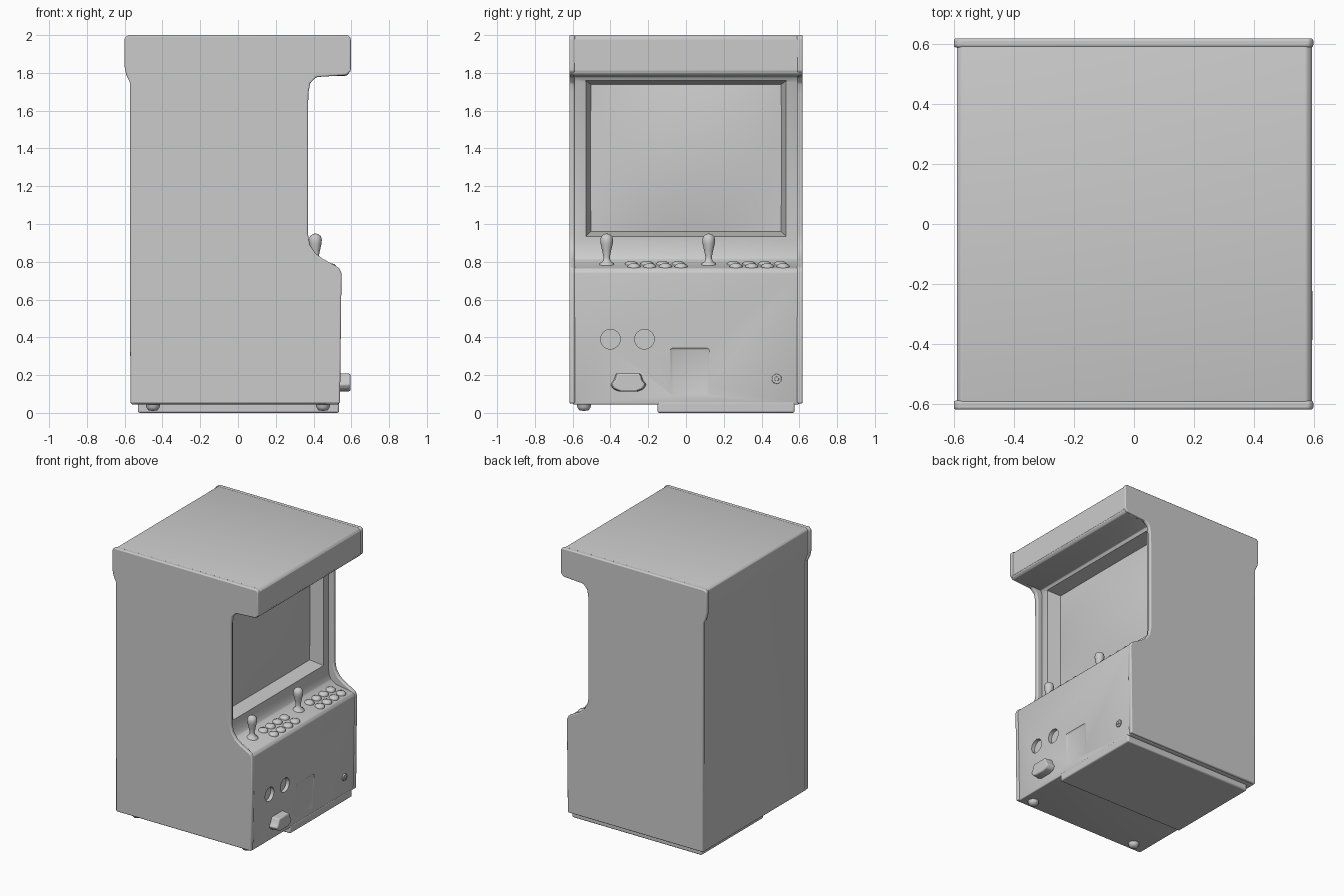
import bpy, bmesh, math
from mathutils import Matrix, Vector

if "Cube" in bpy.data.objects:
    bpy.data.objects.remove(bpy.data.objects["Cube"])


def finish(name, bm, bevel=0.0, segments=3):
    bmesh.ops.recalc_face_normals(bm, faces=bm.faces)
    me = bpy.data.meshes.new(name)
    bm.to_mesh(me)
    bm.free()
    ob = bpy.data.objects.new(name, me)
    bpy.context.collection.objects.link(ob)
    if bevel:
        m = ob.modifiers.new("Bevel", 'BEVEL')
        m.width, m.segments = bevel, segments
        m.limit_method, m.angle_limit = 'ANGLE', math.radians(30)
    return ob


def smooth(ob, angle=35):
    bpy.ops.object.select_all(action='DESELECT')
    ob.select_set(True)
    bpy.context.view_layer.objects.active = ob
    bpy.ops.object.shade_smooth_by_angle(angle=math.radians(angle))
    return ob


def loft(name, ring_a, ring_b, bevel=0.0):
    """Solid between two matching outlines."""
    bm = bmesh.new()
    a = [bm.verts.new(p) for p in ring_a]
    b = [bm.verts.new(p) for p in ring_b]
    bm.faces.new(a)
    bm.faces.new(b[::-1])
    for i in range(len(a)):
        j = (i + 1) % len(a)
        bm.faces.new((a[i], b[i], b[j], a[j]))
    return finish(name, bm, bevel)


def side_prism(name, pts, y0, y1, bevel=0.0):
    return loft(name, [(x, y0, z) for x, z in pts], [(x, y1, z) for x, z in pts], bevel)


def front_prism(name, pts, x0, x1, bevel=0.0):
    return loft(name, [(x0, y, z) for y, z in pts], [(x1, y, z) for y, z in pts], bevel)


def rect(y0, y1, z0, z1):
    return [(y0, z0), (y1, z0), (y1, z1), (y0, z1)]


def circle(y, z, r, n=32):
    return [(y + r * math.cos(2 * math.pi * i / n), z + r * math.sin(2 * math.pi * i / n)) for i in range(n)]


def lathe(name, profile, loc, steps=24):
    bm = bmesh.new()
    vs = [bm.verts.new((r, 0, z)) for r, z in profile]
    es = [bm.edges.new(p) for p in zip(vs, vs[1:])]
    bmesh.ops.spin(bm, geom=vs + es, axis=(0, 0, 1), cent=(0, 0, 0), angle=2 * math.pi, steps=steps)
    bmesh.ops.remove_doubles(bm, verts=bm.verts, dist=1e-5)
    bmesh.ops.translate(bm, vec=Vector(loc), verts=bm.verts)
    return smooth(finish(name, bm), 60)


# Cabinet core: base, control shelf, screen front, overhanging header
core_profile = [(-.565, .045), (.533, .045), (.545, .745), (.53, .766), (.39, .79), (.35, .815),
                (.335, .85), (.33, .91), (.33, 1.75), (.345, 1.78), (.575, 1.785), (.59, 1.8),
                (.59, 1.985), (.575, 1.998), (-.575, 1.998), (-.59, 1.985), (-.59, 1.82), (-.565, 1.75)]
core = side_prism("cabinet_core", core_profile, -.6, .6, .006)

# Cutters: screen opening, coin return holes, shallow coin door
cutters = [loft("screen_opening_cutter",
                [(.36, y, z) for y, z in rect(-.538, .538, .925, 1.765)],
                [(.22, y, z) for y, z in rect(-.5, .5, .965, 1.735)])]
cutters += [front_prism("coin_hole_cutter", circle(y, .39, .052), .512, .6) for y in (-.4, -.22)]
cutters.append(front_prism("coin_door_cutter", rect(-.09, .13, .08, .35), .532, .6, .02))
for c in cutters:
    c.hide_render = True
    c.hide_viewport = False
    m = core.modifiers.new("Cut", 'BOOLEAN')
    m.operation, m.object, m.solver = 'DIFFERENCE', c, 'EXACT'
bpy.context.view_layer.objects.active = core
core.select_set(True)
for m in list(core.modifiers):
    bpy.ops.object.modifier_apply(modifier=m.name)
for c in cutters:
    bpy.data.objects.remove(c)
smooth(core)

# Side panels with the cabinet silhouette
side_profile = [(-.57, .05), (.54, .05), (.548, .74), (.535, .768), (.45, .815), (.41, .845),
                (.38, .89), (.37, .95), (.372, 1.69), (.382, 1.745), (.415, 1.778), (.575, 1.788),
                (.597, 1.81), (.597, 1.985), (.583, 2.0), (-.583, 2.0), (-.6, 1.985), (-.6, 1.83),
                (-.592, 1.79), (-.573, 1.75)]
for name, s in (("side_panel_front", -1), ("side_panel_back", 1)):
    smooth(side_prism(name, side_profile, s * .588, s * .618, .008))

# Header sign face, closing the overhang across the full width
smooth(front_prism("header_sign", rect(-.61, .61, 1.805, 1.985), .56, .593, .008))

# Bulging screen
bm = bmesh.new()
bmesh.ops.create_grid(bm, x_segments=20, y_segments=20, size=1)
for v in bm.verts:
    u, w = v.co.x, v.co.y
    v.co = (.235 + .035 * (1 - u * u) * (1 - w * w), u * .515, 1.35 + w * .4)
smooth(finish("screen", bm), 60)

# Two joysticks, each with a two-row button cluster
stick = [(0, 0), (.042, 0), (.036, .012), (.02, .025), (.017, .045), (.024, .08), (.032, .115),
         (.034, .135), (.029, .155), (.016, .166), (0, .17)]
for n, y in enumerate((-.42, .12), 1):
    lathe(f"joystick_{n}", stick, (.41, y, .78))
    for row, x in enumerate((.41, .485)):
        for i in range(4):
            by = y + .13 + i * .083 + row * .015
            z = .766 + (.53 - x) * .17
            lathe(f"button_{n}_{row}_{i}", [(.034, -.01), (.034, .004), (.028, .012), (.015, .017), (0, .018)],
                  (x, by, z), 16)

# Coin return tray
tray = [(-.37, .21), (-.385, .17), (-.402, .15), (-.385, .125), (-.35, .112), (-.26, .112),
        (-.225, .125), (-.208, .15), (-.225, .17), (-.24, .21)]
back = [(.53, y, z) for y, z in tray]
front = [(.595, -.305 + (y + .305) * .9, .16 + (z - .16) * .95) for y, z in tray]
smooth(loft("coin_tray", back, front, .008))

# Door lock
smooth(front_prism("lock_ring", circle(.48, .18, .026, 20), .53, .545, .004))
smooth(front_prism("lock_core", circle(.48, .18, .012, 16), .53, .552, .003))

# Base plate and two feet
smooth(side_prism("base_plate", [(-.53, .0), (.535, .0), (.535, .06), (-.53, .06)], -.15, .575, .01))
for n, x in enumerate((-.45, .45), 1):
    lathe(f"foot_{n}", [(.04, .06), (.035, .03), (.025, .014), (0, .01)], (x, -.54, 0), 20)
